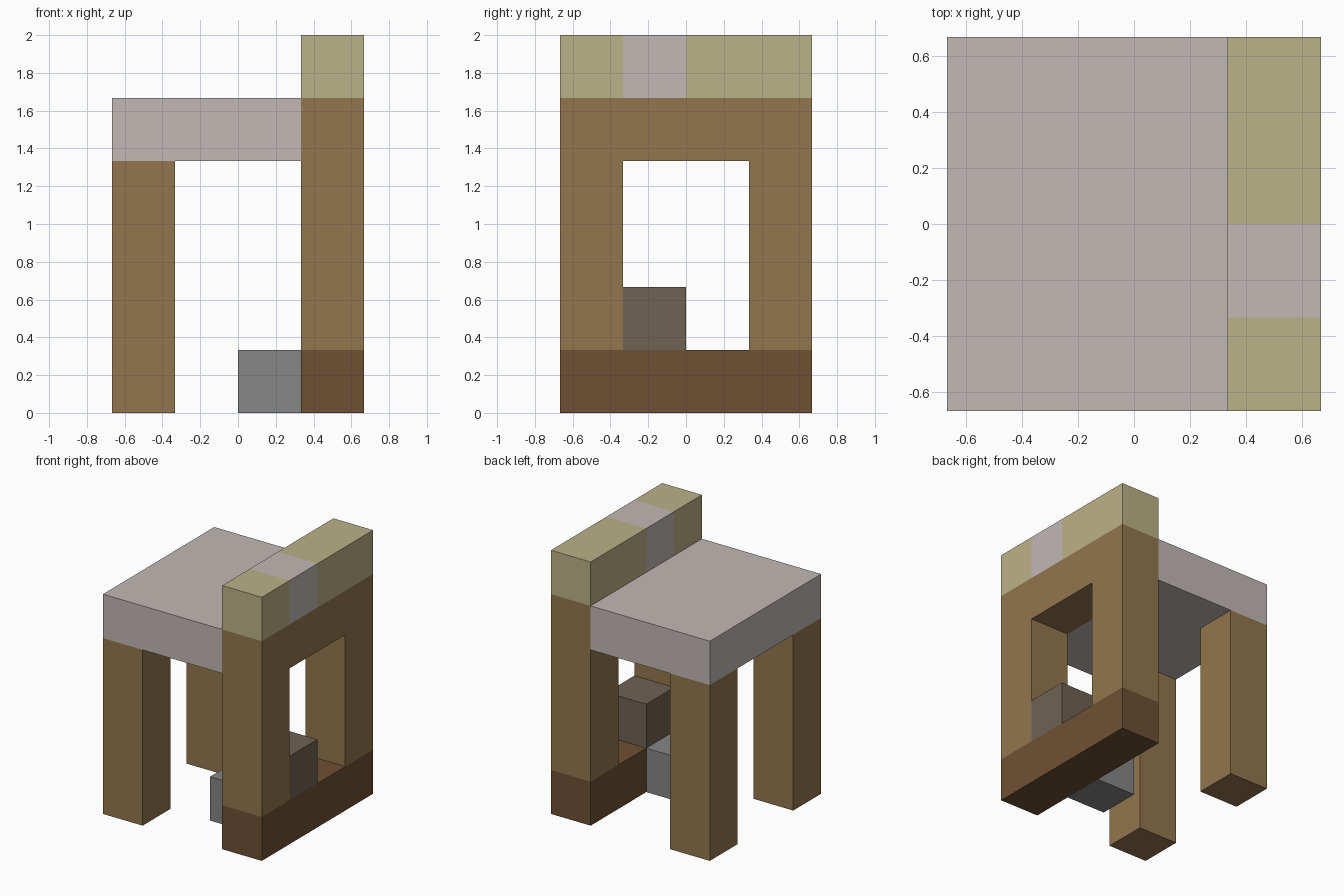
import bpy
import bmesh
from mathutils import Vector

default = bpy.data.objects.get("Cube")
if default:
    bpy.data.objects.remove(default, do_unlink=True)

UNIT = 1 / 3                    # one block of the chair
CORNER = Vector((-2, -2, 0))    # block grid origin


def linear(c):
    c /= 255
    return c / 12.92 if c <= 0.04045 else ((c + 0.055) / 1.055) ** 2.4


def material(name, *rgb):
    colour = [linear(c) for c in rgb] + [1]
    mat = bpy.data.materials.new(name)
    mat.use_nodes = True
    mat.diffuse_color = colour
    bsdf = mat.node_tree.nodes["Principled BSDF"]
    bsdf.inputs["Base Color"].default_value = colour
    bsdf.inputs["Roughness"].default_value = 0.9
    return mat


def block(name, mat, start, size):
    """Box placed by its lowest corner and size, both counted in blocks."""
    start, size = Vector(start), Vector(size)
    bm = bmesh.new()
    bmesh.ops.create_cube(bm, size=1)
    bmesh.ops.scale(bm, vec=size * UNIT, verts=bm.verts)
    mesh = bpy.data.meshes.new(name)
    bm.to_mesh(mesh)
    bm.free()
    mesh.materials.append(mat)
    obj = bpy.data.objects.new(name, mesh)
    obj.location = (CORNER + start + size / 2) * UNIT
    bpy.context.collection.objects.link(obj)
    return obj


wood = material("wood brown", 146, 118, 78)
dark_wood = material("dark brown", 110, 80, 52)
straw = material("straw", 187, 178, 136)
pale = material("pale mauve grey", 193, 184, 181)
stone = material("stone grey", 134, 134, 134)
umber = material("grey brown", 111, 98, 83)

# Seat slab
block("seat", pale, (0, 0, 4), (3, 4, 1))

# Legs on the open side and posts of the back frame, front and rear
for side, y in (("front", 0), ("rear", 3)):
    block(side + "_leg", wood, (0, y, 0), (1, 1, 4))
    block(side + "_post", wood, (3, y, 1), (1, 1, 3))

# Back frame: base beam and upper beam
block("base_beam", dark_wood, (3, 0, 0), (1, 4, 1))
block("upper_beam", wood, (3, 0, 4), (1, 4, 1))

# Top rail with a pale inlay
block("front_rail", straw, (3, 0, 5), (1, 1, 1))
block("rail_inlay", pale, (3, 1, 5), (1, 1, 1))
block("rear_rail", straw, (3, 2, 5), (1, 2, 1))

# Small blocks on and beside the base beam
block("beam_block", umber, (3, 1, 1), (1, 1, 1))
block("floor_block", stone, (2, 1, 0), (1, 1, 1))
